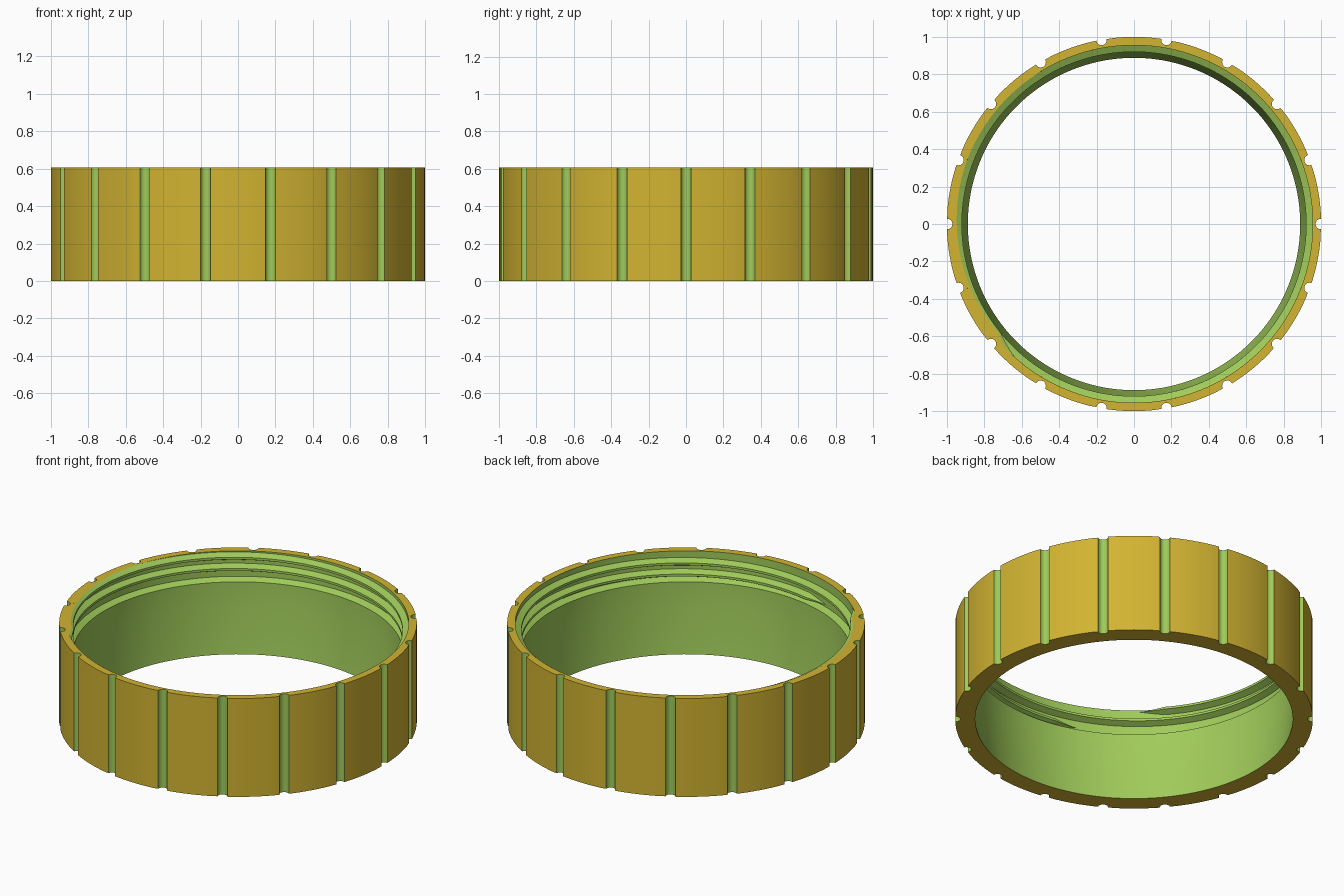
import bpy, bmesh, math

if "Cube" in bpy.data.objects:
    bpy.data.objects.remove(bpy.data.objects["Cube"])

H = 0.607          # ring height
WALL = 0.955       # bore radius at the thread
NOTCH_R = 0.028    # grip notch radius
NOTCHES = 18


def material(name, rgb):
    m = bpy.data.materials.new(name)
    m.diffuse_color = (*rgb, 1)
    m.use_nodes = True
    m.node_tree.nodes["Principled BSDF"].inputs["Base Color"].default_value = m.diffuse_color
    return m


yellow = material("yellow_outer", (0.645, 0.456, 0.032))
green = material("green_inner", (0.352, 0.597, 0.102))


def finish(name, bm):
    bmesh.ops.recalc_face_normals(bm, faces=bm.faces)
    me = bpy.data.meshes.new(name)
    bm.to_mesh(me)
    bm.free()
    me.materials.append(yellow)
    me.materials.append(green)
    ob = bpy.data.objects.new(name, me)
    bpy.context.collection.objects.link(ob)
    bpy.ops.object.select_all(action='DESELECT')
    ob.select_set(True)
    bpy.context.view_layer.objects.active = ob
    bpy.ops.object.shade_smooth_by_angle(angle=math.radians(25))
    return ob


# Outer outline: scalloped circle, each point tagged if it starts a notch face
outline = []
half = math.asin(NOTCH_R)
step = 2 * math.pi / NOTCHES
for i in range(NOTCHES):
    a = i * step
    for k in range(8):
        t = math.pi * k / 8
        u = 0.998 - NOTCH_R * math.sin(t)
        v = -NOTCH_R * math.cos(t)
        outline.append((u * math.cos(a) - v * math.sin(a),
                        u * math.sin(a) + v * math.cos(a), True))
    for k in range(8):
        b = a + half + (step - 2 * half) * k / 8
        outline.append((math.cos(b), math.sin(b), False))

# Bore profile from top to bottom: thread wall, ledge, straight wall, taper
bore = [(WALL, H), (WALL, 0.45), (0.92, 0.432), (0.918, 0.285), (0.888, 0.0)]

bm = bmesh.new()
columns = []
for x, y, _ in outline:
    a = math.atan2(y, x)
    col = [bm.verts.new((x, y, 0)), bm.verts.new((x, y, H))]
    col += [bm.verts.new((r * math.cos(a), r * math.sin(a), z)) for r, z in bore]
    columns.append(col)
n, rows = len(columns), len(columns[0])
for i in range(n):
    c, d = columns[i], columns[(i + 1) % n]
    for j in range(rows):
        k = (j + 1) % rows
        f = bm.faces.new((c[j], d[j], d[k], c[k]))
        inside = 2 <= j < rows - 1
        f.material_index = 1 if inside or (j == 0 and outline[i][2]) else 0
finish("grip_ring", bm)

# Internal thread: nearly two turns of a tapered-end ridge, cut off at the rim
A0, A1 = math.radians(250), math.radians(250 + 698)
Z0, Z1 = 0.462, 0.596
SEG = 400
bm = bmesh.new()
sections = []
for i in range(SEG + 1):
    t = i / SEG
    a = A0 + (A1 - A0) * t
    zc = Z0 + (Z1 - Z0) * t
    s = max(0.05, min(1, t * SEG / 5, (1 - t) * SEG / 5))
    depth = 0.035 * s
    sec = []
    for r, dz in ((WALL, 0.024), (WALL - depth, 0.007),
                  (WALL - depth, -0.007), (WALL, -0.024)):
        z = zc + dz * s
        if z > H:
            z = H
        sec.append(bm.verts.new((r * math.cos(a), r * math.sin(a), z)))
    # Move the clipped flank onto the rim plane with its own corner
    over = max(0, zc + 0.024 * s - H)
    rc = WALL - depth * min(1, over / (0.017 * s))
    sec.insert(1, bm.verts.new((rc * math.cos(a), rc * math.sin(a),
                                min(H, zc + 0.024 * s))))
    sections.append(sec)
for c, d in zip(sections, sections[1:]):
    for j in range(4):
        f = bm.faces.new((c[j], d[j], d[j + 1], c[j + 1]))
        flat_top = j == 0 and c[0].co.z > H - 1e-5
        f.material_index = 0 if flat_top else 1
for sec in (sections[0], sections[-1]):
    bm.faces.new(sec).material_index = 1
bmesh.ops.dissolve_degenerate(bm, dist=1e-5, edges=bm.edges)
finish("inner_thread", bm)
